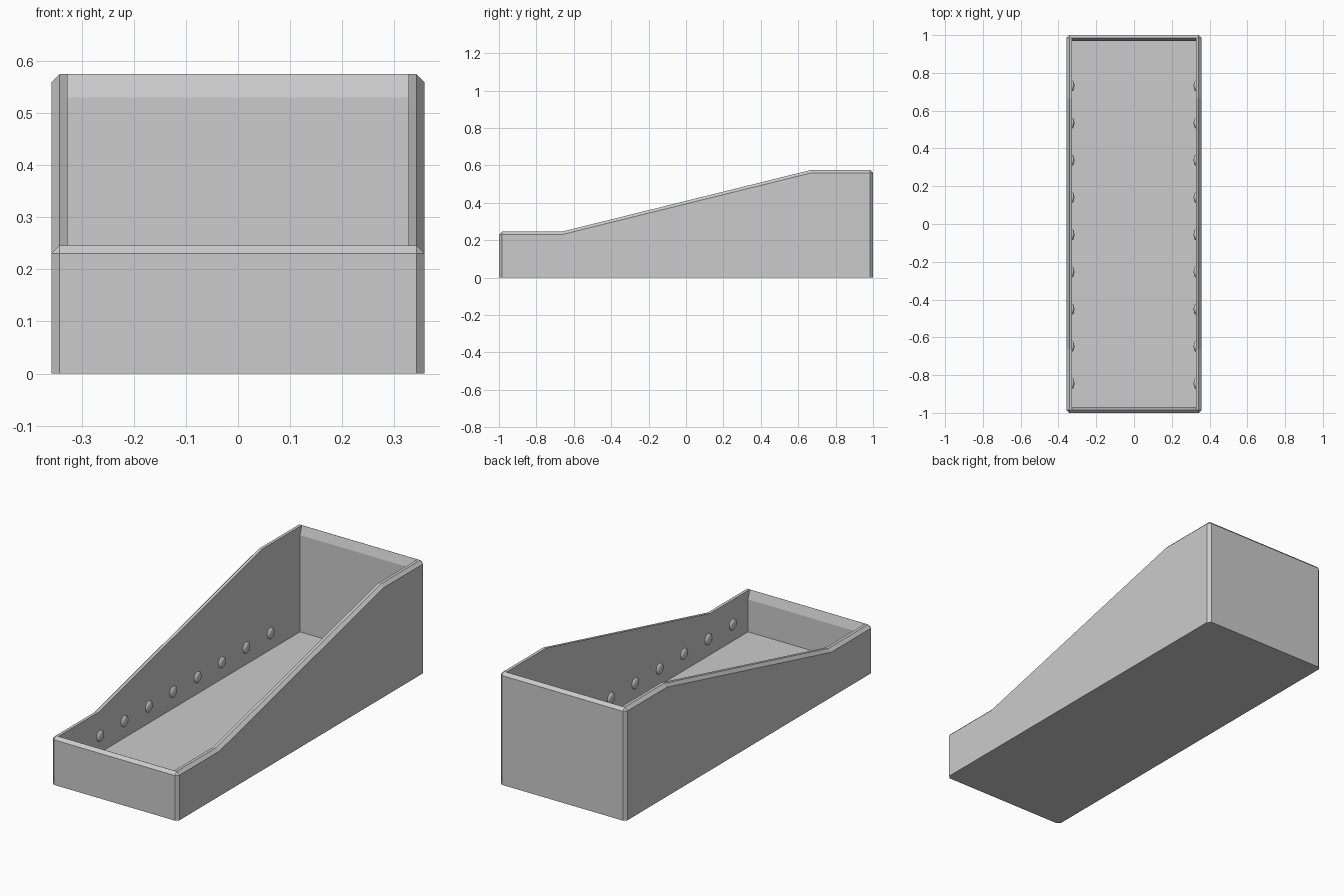
import bpy, bmesh
from mathutils import Matrix

cube = bpy.data.objects.get("Cube")
if cube:
    bpy.data.objects.remove(cube, do_unlink=True)

HALF_W, WALL, CHAMFER, FLOOR = 0.358, 0.031, 0.0155, 0.035
LOW, HIGH, BREAK = 0.246, 0.575, 0.665
LIP_H = 0.045

gray = bpy.data.materials.new("plain_gray")
gray.use_nodes = True
gray.diffuse_color = (0.6, 0.6, 0.6, 1)
gray.node_tree.nodes["Principled BSDF"].inputs["Base Color"].default_value = (0.6, 0.6, 0.6, 1)


def add_object(name, bm):
    bmesh.ops.recalc_face_normals(bm, faces=bm.faces)
    mesh = bpy.data.meshes.new(name)
    bm.to_mesh(mesh)
    bm.free()
    mesh.materials.append(gray)
    obj = bpy.data.objects.new(name, mesh)
    bpy.context.collection.objects.link(obj)
    return obj


def extruded_profile(points, half_width):
    """Side profile (y, z) extruded across x."""
    bm = bmesh.new()
    face = bm.faces.new([bm.verts.new((-half_width, y, z)) for y, z in points])
    ext = bmesh.ops.extrude_face_region(bm, geom=[face])
    moved = [v for v in ext["geom"] if isinstance(v, bmesh.types.BMVert)]
    bmesh.ops.translate(bm, vec=(2 * half_width, 0, 0), verts=moved)
    bmesh.ops.recalc_face_normals(bm, faces=bm.faces)
    return bm


# Outer body: stepped side profile with chamfered corners and rim
bm = extruded_profile([(-1, 0), (1, 0), (1, HIGH), (BREAK, HIGH),
                       (-BREAK, LOW), (-1, LOW)], HALF_W)


def is_chamfered(edge):
    a, b = (v.co for v in edge.verts)
    if max(a.z, b.z) < 0.01:
        return False                      # bottom outline stays sharp
    crosswise = abs(a.x - b.x) > 0.1
    return not crosswise or abs(a.y) > 0.9  # leave the slope creases alone


bmesh.ops.bevel(bm, geom=[e for e in bm.edges if is_chamfered(e)],
                offset=CHAMFER, offset_type='OFFSET', segments=1,
                profile=0.5, affect='EDGES')
tray = add_object("tray_body", bm)

# Inner cavity: the end walls flare outward at the lip
inner = 1 - WALL
crest = 1 - CHAMFER - 0.001
flare = (crest - inner) / LIP_H
bm = extruded_profile([(-inner, FLOOR), (inner, FLOOR), (inner, HIGH - LIP_H),
                       (crest + flare * (1 - HIGH), 1),
                       (-crest - flare * (1 - LOW), 1),
                       (-inner, LOW - LIP_H)], HALF_W - WALL)
cavity = add_object("cavity_cutter", bm)
cavity.hide_render = True
cavity.hide_set(True)

cut = tray.modifiers.new("hollow", 'BOOLEAN')
cut.operation = 'DIFFERENCE'
cut.solver = 'EXACT'
cut.object = cavity
bpy.context.view_layer.objects.active = tray
tray.select_set(True)
bpy.ops.object.modifier_apply(modifier=cut.name)
bpy.data.objects.remove(cavity, do_unlink=True)

# Rows of shallow round bumps on the inside of both long walls
for side, name in ((-1, "left_row_bumps"), (1, "right_row_bumps")):
    bm = bmesh.new()
    for i in range(9):
        place = Matrix.Translation((side * (HALF_W - WALL), -0.845 + 0.197 * i, 0.12))
        shape = Matrix.Diagonal((0.011, 0.028, 0.028, 1))
        turn = Matrix.Rotation(1.5708, 4, 'Y')
        bmesh.ops.create_uvsphere(bm, u_segments=24, v_segments=12, radius=1,
                                  matrix=place @ shape @ turn)
    bumps = add_object(name, bm)
    for poly in bumps.data.polygons:
        poly.use_smooth = True
